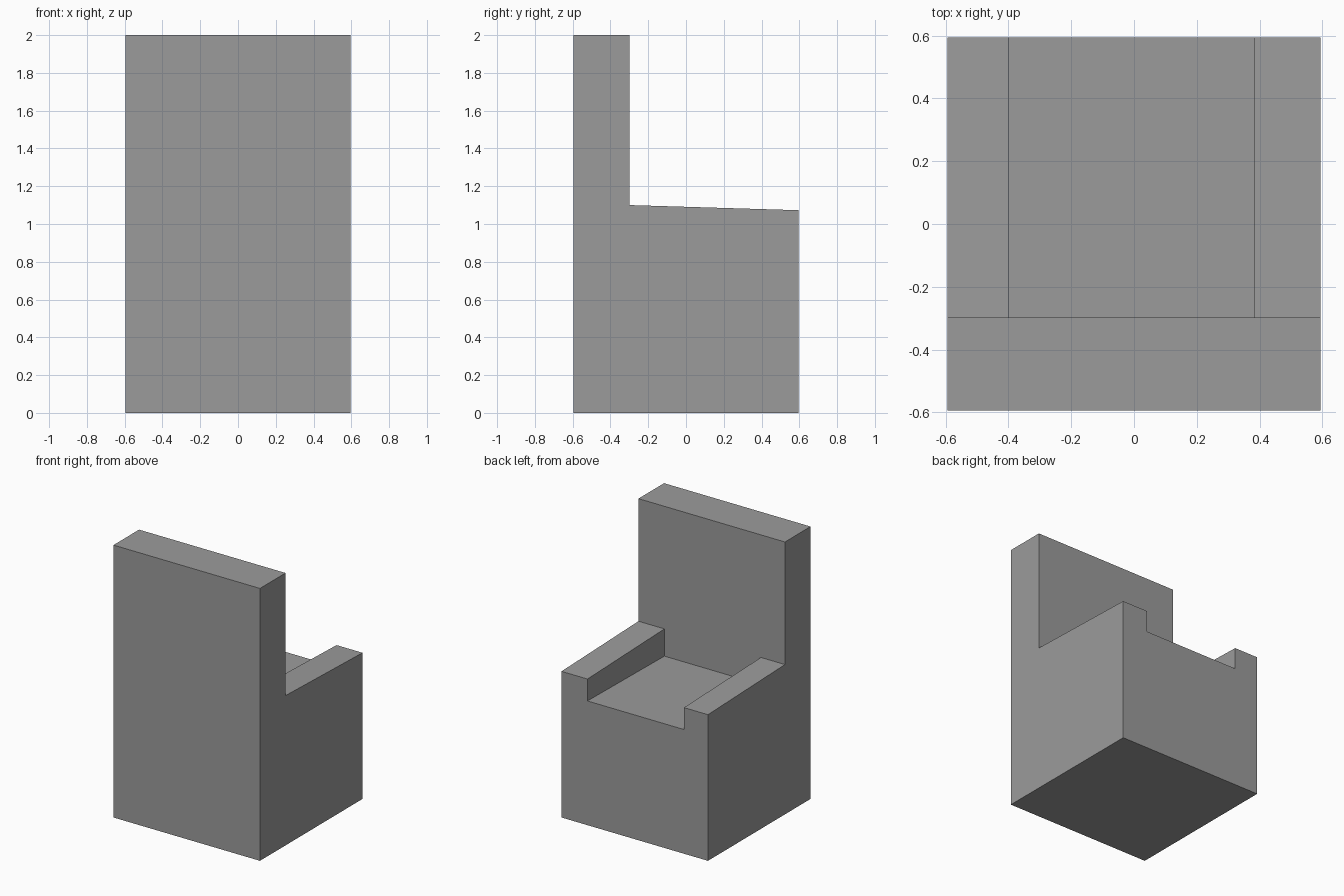
import bpy
import bmesh

cube = bpy.data.objects.get("Cube")
if cube:
    bpy.data.objects.remove(cube, do_unlink=True)

# One plain grey for the whole chair
GREY = (0.33, 0.33, 0.33, 1.0)
mat = bpy.data.materials.new("plain grey")
mat.use_nodes = True
mat.diffuse_color = GREY
mat.node_tree.nodes["Principled BSDF"].inputs["Base Color"].default_value = GREY

# Main dimensions
HALF = 0.595
BACK_Y = -0.298         # inner face of the backrest
HEIGHT = 2.0
ARM_REAR, ARM_TIP = 1.10, 1.073
SEAT_REAR, SEAT_TIP = 0.90, 0.912
SEAT_X = (-0.40, 0.384)


def prism(name, profile, x0, x1):
    """Extrude a (y, z) side profile from x0 to x1."""
    bm = bmesh.new()
    face = bm.faces.new([bm.verts.new((x0, y, z)) for y, z in profile])
    out = bmesh.ops.extrude_face_region(bm, geom=[face])
    verts = [v for v in out["geom"] if isinstance(v, bmesh.types.BMVert)]
    bmesh.ops.translate(bm, verts=verts, vec=(x1 - x0, 0, 0))
    bmesh.ops.recalc_face_normals(bm, faces=bm.faces)
    mesh = bpy.data.meshes.new(name)
    bm.to_mesh(mesh)
    bm.free()
    mesh.materials.append(mat)
    obj = bpy.data.objects.new(name, mesh)
    bpy.context.collection.objects.link(obj)
    return obj


# Solid L-shaped chair with gently falling armrests
chair = prism("chair_body", [
    (-HALF, 0), (HALF, 0), (HALF, ARM_TIP),
    (BACK_Y, ARM_REAR), (BACK_Y, HEIGHT), (-HALF, HEIGHT)], -HALF, HALF)

# Seat recess between the armrests, running out through the open end
cutter = prism("seat_cutter", [
    (BACK_Y, SEAT_REAR), (HALF, SEAT_TIP), (HALF + 0.1, SEAT_TIP),
    (HALF + 0.1, 1.3), (BACK_Y, 1.3)], *SEAT_X)
cutter.hide_render = True

cut = chair.modifiers.new("seat_recess", "BOOLEAN")
cut.operation = "DIFFERENCE"
cut.solver = "EXACT"
cut.object = cutter

# Bake the cut and drop the helper
bpy.context.view_layer.update()
graph = bpy.context.evaluated_depsgraph_get()
baked = bpy.data.meshes.new_from_object(chair.evaluated_get(graph))
chair.modifiers.clear()
chair.data = baked
bpy.data.objects.remove(cutter, do_unlink=True)
